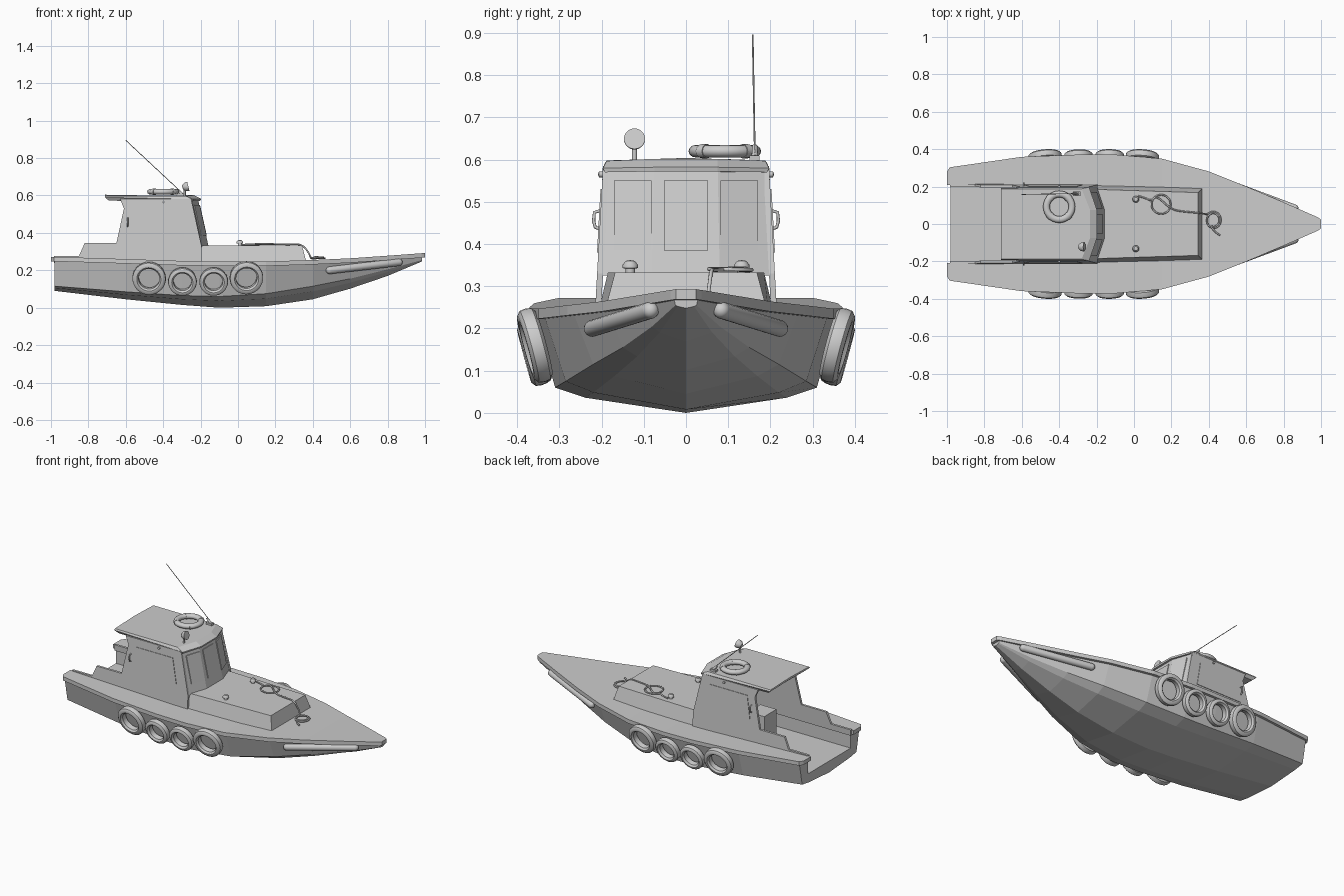
import bpy, bmesh, math
from mathutils import Vector, Matrix

if "Cube" in bpy.data.objects:
    bpy.data.objects.remove(bpy.data.objects["Cube"])


def link(name, bm, smooth=None):
    bmesh.ops.remove_doubles(bm, verts=bm.verts, dist=1e-5)
    bmesh.ops.recalc_face_normals(bm, faces=bm.faces)
    me = bpy.data.meshes.new(name)
    bm.to_mesh(me)
    bm.free()
    ob = bpy.data.objects.new(name, me)
    bpy.context.collection.objects.link(ob)
    if smooth:
        bpy.ops.object.select_all(action='DESELECT')
        ob.select_set(True)
        bpy.context.view_layer.objects.active = ob
        bpy.ops.object.shade_smooth_by_angle(angle=math.radians(smooth))
    return ob


def loft(name, rings, closed=False, matrix=None, smooth=None):
    """Skin a list of equal-length point rings; cap the ends unless closed."""
    bm = bmesh.new()
    vs = [[bm.verts.new(p) for p in r] for r in rings]
    n = len(rings[0])
    for a, b in zip(vs, vs[1:] + vs[:1] if closed else vs[1:]):
        for i in range(n):
            j = (i + 1) % n
            bm.faces.new((a[i], a[j], b[j], b[i]))
    if not closed:
        bm.faces.new(vs[0])
        bm.faces.new(vs[-1])
    if matrix:
        bm.transform(matrix)
    return link(name, bm, smooth)


def lathe(name, profile, matrix, segs=32):
    rings = [[(r * math.cos(t), r * math.sin(t), z) for r, z in profile]
             for t in (2 * math.pi * k / segs for k in range(segs))]
    return loft(name, rings, True, matrix, 40)


def box(name, lo, hi):
    (x0, y0, z0), (x1, y1, z1) = lo, hi
    return loft(name, [[(x0, y0, z), (x1, y0, z), (x1, y1, z), (x0, y1, z)] for z in (z0, z1)])


def tube(name, pts, radius, smooth_path=False):
    cu = bpy.data.curves.new(name, 'CURVE')
    cu.dimensions = '3D'
    cu.bevel_depth = radius
    cu.bevel_resolution = 2
    cu.use_fill_caps = True
    sp = cu.splines.new('NURBS' if smooth_path else 'POLY')
    sp.points.add(len(pts) - 1)
    for q, p in zip(sp.points, pts):
        q.co = (*p, 1)
    if smooth_path:
        sp.use_endpoint_u = True
        sp.order_u = 3
        sp.resolution_u = 5
    ob = bpy.data.objects.new(name, cu)
    bpy.context.collection.objects.link(ob)
    return ob


def aim(loc, axis):
    return Matrix.Translation(loc) @ Vector(axis).to_track_quat('Z', 'Y').to_matrix().to_4x4()


# Hull stations: x, sheer half beam, sheer z, chine half beam, chine z, keel z
ST = [(-.98, .295, .272, .265, .115, .09), (-.6, .348, .26, .30, .085, .045),
      (-.3, .36, .25, .31, .065, .015), (-.1, .36, .247, .31, .06, 0),
      (.15, .338, .247, .285, .075, .008), (.4, .27, .255, .22, .115, .045),
      (.6, .19, .264, .15, .155, .102), (.8, .105, .278, .08, .205, .17),
      (.985, .03, .29, .025, .255, .248)]
hull_rings = []
for x, b, z, cb, cz, k in ST:
    half = [(b, z - .01), (cb, cz), (cb * .77, k + (cz - k) * .6)]
    ring = half + [(0, k)] + [(-y, h) for y, h in reversed(half)]
    hull_rings.append([(x, y, h) for y, h in ring])
hull = loft('hull', hull_rings)

# Deck slab whose edge forms the rubbing rail
deck_st = [(-1, .28, .272), (-.985, .303, .272)] + [(s[0], s[1] + .011, s[2]) for s in ST[1:-1]] \
    + [(.98, .037, .291), (1, .024, .293)]
deck = loft('deck', [[(x, -b, z - .024), (x, b, z - .024), (x, b, z), (x, -b, z)] for x, b, z in deck_st])

# Open cockpit well, running out through the transom
cutter = box('cockpit_cutter', (-1.2, -.208, .16), (-.2, .208, .5))
cutter.hide_render = True
cutter.hide_viewport = True
cutter.display_type = 'WIRE'
for ob in (hull, deck):
    m = ob.modifiers.new('cockpit', 'BOOLEAN')
    m.operation = 'DIFFERENCE'
    m.object = cutter
    m.solver = 'EXACT'

# Cabin side walls with low aft coaming, and side windows
wall = [(-.985, .24), (-.985, .277), (-.85, .277), (-.82, .345), (-.65, .345), (-.61, .53),
        (-.63, .58), (-.25, .58), (-.195, .33), (-.195, .24)]
window = [(-.585, .38), (-.56, .53), (-.305, .53), (-.275, .38)]


def side(z):
    return .215 - .055 * (z - .25)


for s in (-1, 1):
    tag = 'left' if s > 0 else 'right'
    loft('cabin_wall_' + tag, [[(x, s * (side(z) - d), z) for x, z in wall] for d in (0, .014)])
    loft('side_window_' + tag, [[(x, s * (side(z) + d), z) for x, z in window] for d in (.003, -.002)])
    # Grab handle and side lamp
    tube('grab_handle_' + tag, [(-.59, s * y, z) for y, z in
                                ((.203, .435), (.215, .44), (.219, .455), (.217, .475), (.20, .48))], .004)
    lathe('side_lamp_' + tag, [(0, 0), (.007, 0), (.007, .01), (0, .013)],
          aim((-.4, s * .196, .565), (0, s, 0)), 12)

# Three-panel windscreen
plan = [(-.2, .2), (-.045, .075), (-.045, -.075), (-.2, -.2)]
low = [(-.20, .209), (-.157, .08), (-.157, -.08), (-.20, -.209)]
top = [(-.255, .197), (-.215, .075), (-.215, -.075), (-.255, -.197)]


def screen_ring(pts, z, d):
    return [(x, y, z) for x, y in pts] + [(x - d, y * .96, z) for x, y in reversed(pts)]


loft('windscreen', [screen_ring(low, .325, .014), screen_ring(top, .585, .014)])


def screen_point(y, z, d):
    a = abs(y)
    t = (z - .325) / .26
    edge = lambda xm, xs: xm if a <= .078 else xm + (xs - xm) * (a - .078) / .125
    return (edge(-.157, -.20) * (1 - t) + edge(-.215, -.255) * t + d, y, z)


for i, (y0, y1) in enumerate(((-.17, -.082), (-.052, .052), (.082, .17))):
    pts = [(y0, .385), (y1, .385), (y1, .55), (y0, .55)]
    loft('windscreen_pane_%d' % i, [[screen_point(y, z, d) for y, z in pts] for d in (-.003, .004)])

# Roof with angled front brow and slight camber
r_low = [(-.69, -.18, .572), (-.24, -.192, .57), (-.2, -.075, .572), (-.2, .075, .572),
         (-.24, .192, .57), (-.69, .18, .572), (-.69, 0, .575)]
r_mid = [(-.712, -.193, .59), (-.24, -.197, .58), (-.198, -.075, .582), (-.198, .075, .582),
         (-.24, .197, .58), (-.712, .193, .59), (-.712, 0, .594)]
r_top = [(-.71, -.188, .598), (-.28, -.188, .597), (-.235, -.075, .602), (-.235, .075, .602),
         (-.28, .188, .597), (-.71, .188, .598), (-.71, 0, .604)]
loft('cabin_roof', [r_low, r_mid, r_top])

# Fore cabin trunk
loft('fore_trunk', [[(-.205, -.212, .22), (.372, -.198, .22), (.372, .198, .22), (-.205, .212, .22)],
                    [(-.205, -.185, .333), (.342, -.168, .333), (.342, .168, .333), (-.205, .185, .333)]])

# Helm console and seat inside the cabin
box('helm_console', (-.32, -.17, .16), (-.2, .17, .36))
box('helm_seat', (-.64, .03, .16), (-.53, .15, .40))

# Tyre fenders along both sides: x, z, outer radius, yaw, y
for s in (-1, 1):
    for i, (x, z, r, yaw, y) in enumerate(((-.475, .157, .09, -.08, .358), (-.297, .14, .077, -.03, .361),
                                           (-.13, .14, .077, .02, .362), (.045, .16, .09, .07, .358))):
        q = r * .62
        prof = [(q, -.018), (q + .006, -.022), (r - .012, -.022), (r - .002, -.014), (r, 0),
                (r - .002, .014), (r - .012, .022), (q + .009, .022), (q + .004, .015), (q, .012)]
        lathe('tyre_fender_%d_%s' % (i, 'left' if s > 0 else 'right'), prof,
              aim((x, s * y, z), (yaw, s, -.27)), 36)
    # Long bow fender, a capsule lying on the hull side
    a, b = Vector((.49, s * .222, .2)), Vector((.86, s * .084, .243))
    L, R = (b - a).length, .02
    cap = [(R * math.cos(t), R * math.sin(t)) for t in (-math.pi / 2 + k * math.pi / 8 for k in range(5))]
    lathe('bow_fender_' + ('left' if s > 0 else 'right'),
          cap + [(rr, L - zz) for rr, zz in reversed(cap)], aim(a, b - a), 16)
    # Mushroom vents on the trunk
    lathe('mushroom_vent_' + ('left' if s > 0 else 'right'),
          [(0, .33), (.011, .33), (.011, .342), (.018, .343), (.018, .351), (.011, .36), (0, .362)],
          Matrix.Translation((.01, s * .132, 0)), 20)

# Life ring lying on the roof, with four bands
ring_mat = Matrix.Translation((-.4, .092, .62))
circle = [k * math.pi / 6 for k in range(12)]
lathe('life_ring', [(.068 + .018 * math.cos(t), .015 * math.sin(t)) for t in circle], ring_mat, 40)
for k in range(4):
    t0 = math.pi / 4 + k * math.pi / 2
    loft('life_ring_band_%d' % k,
         [[((.068 + .020 * math.cos(c)) * math.cos(t), (.068 + .020 * math.cos(c)) * math.sin(t),
            .017 * math.sin(c)) for c in circle] for t in (t0 - .12, t0 + .12)], False, ring_mat, 40)

# Searchlight on a short post
tube('searchlight_post', [(-.285, -.122, .59), (-.285, -.122, .635)], .006)
lathe('searchlight', [(0, -.018), (.012, -.016), (.022, -.004), (.025, .01), (.025, .015), (0, .015)],
      aim((-.28, -.122, .646), (1, 0, .25)), 24)

# Whip antenna and its foot
tube('antenna', [(-.30, .163, .615), (-.6, .158, .895)], .002)
box('antenna_foot', (-.325, .15, .595), (-.285, .174, .61))
lathe('antenna_socket', [(0, 0), (.008, 0), (.006, .04), (0, .04)], aim((-.298, .163, .605), (-.73, 0, .68)), 12)

# Rope from the trunk top, over its front edge, coiled on the fore deck
rope = [(.02, .15, .337), (.06, .14, .338)]
rope += [(.145 + .055 * math.cos(t), .105 + .055 * math.sin(t), .338 + .002 * k / 4)
         for k, t in enumerate(math.pi * .9 - k * math.pi / 4 for k in range(10))]
rope += [(.2, .075, .339), (.28, .065, .338), (.34, .06, .34), (.375, .055, .30), (.39, .05, .265)]
rope += [(.425 + (.045 - .001 * k) * math.cos(t), .02 + (.05 - .001 * k) * math.sin(t), .263 + .0006 * k)
         for k, t in enumerate(2.4 - k * math.pi / 4 for k in range(15))]
rope += [(.44, -.05, .265), (.46, -.06, .265)]
tube('mooring_rope', rope, .0045, True)
